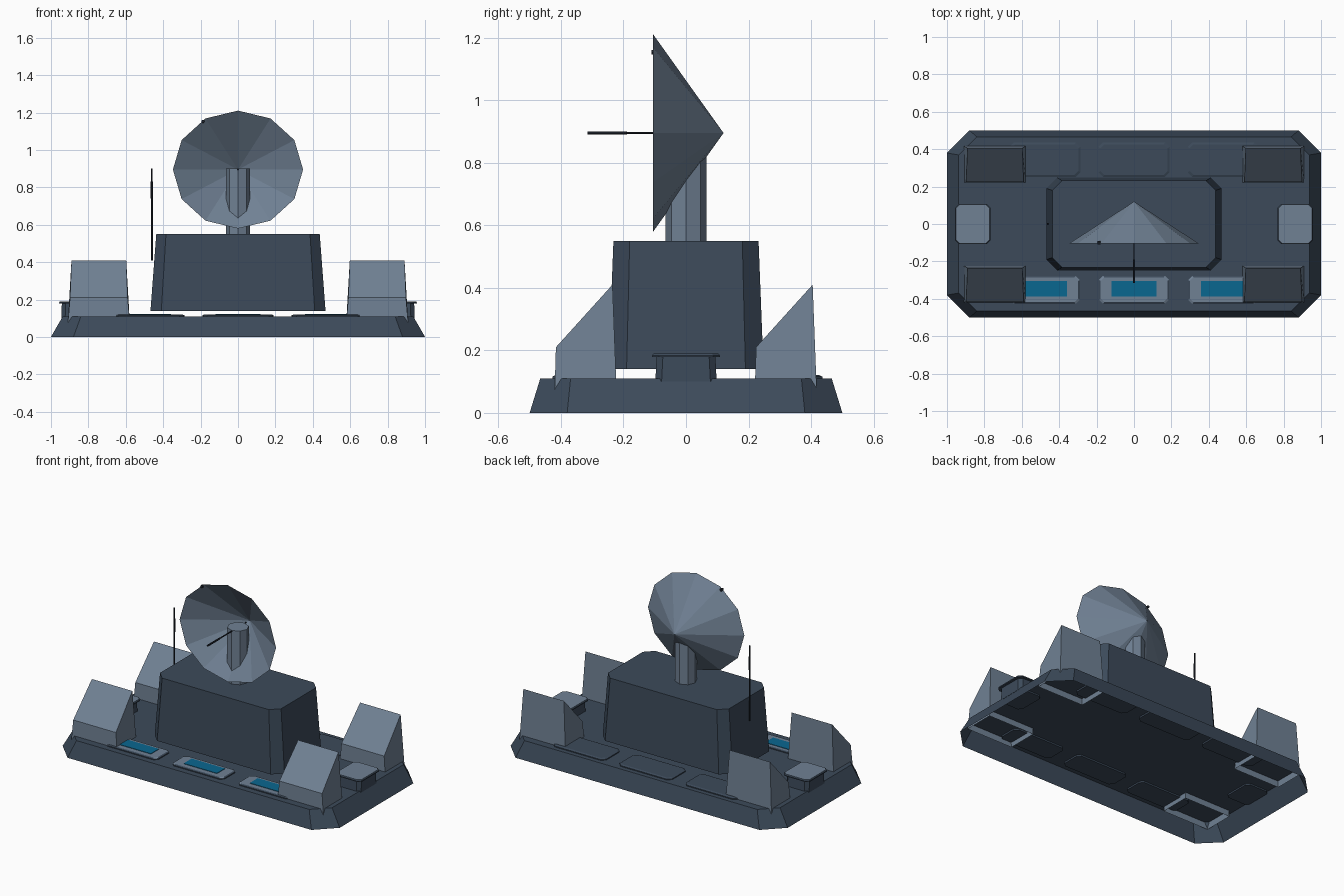
import bpy, bmesh, math
from mathutils import Vector

if "Cube" in bpy.data.objects:
    bpy.data.objects.remove(bpy.data.objects["Cube"])


def material(name, rgb):
    lin = [(c / 255 / 12.92) if c < 10 else ((c / 255 + 0.055) / 1.055) ** 2.4 for c in rgb]
    m = bpy.data.materials.new(name)
    m.diffuse_color = (*lin, 1)
    m.use_nodes = True
    m.node_tree.nodes["Principled BSDF"].inputs["Base Color"].default_value = m.diffuse_color
    return m


HULL = material("dark slate", (60, 74, 90))
LIGHT = material("light slate", (112, 129, 148))
BLUE = material("window blue", (10, 103, 144))
BLACK = material("antenna black", (30, 36, 46))


def oct_ring(hx, hy, z, c, cx=0, cy=0):
    """Rectangle with cut corners."""
    pts = [(hx, -hy + c), (hx, hy - c), (hx - c, hy), (-hx + c, hy),
           (-hx, hy - c), (-hx, -hy + c), (-hx + c, -hy), (hx - c, -hy)]
    return [(cx + x, cy + y, z) for x, y in pts]


def circle(n, r, place):
    return [place(r * math.cos(2 * math.pi * i / n), r * math.sin(2 * math.pi * i / n)) for i in range(n)]


def loft(name, rings, mat, top_mat=None, bottom=False, top=True):
    """Skin between rings; optional second colour on upward faces."""
    bm = bmesh.new()
    rows = [[bm.verts.new(p) for p in ring] for ring in rings]
    for a, b in zip(rows, rows[1:]):
        n = len(a)
        for i in range(n):
            j = (i + 1) % n
            bm.faces.new((a[i], a[j], b[j], b[i]))
    if top:
        bm.faces.new(rows[-1])
    if bottom:
        bm.faces.new(rows[0][::-1])
    bm.normal_update()
    if top_mat:
        for f in bm.faces:
            f.material_index = int(f.normal.z > 0.9)
    me = bpy.data.meshes.new(name)
    bm.to_mesh(me)
    bm.free()
    me.materials.append(mat)
    if top_mat:
        me.materials.append(top_mat)
    ob = bpy.data.objects.new(name, me)
    bpy.context.collection.objects.link(ob)
    return ob


def rod(name, start, axis, steps, n=6):
    """Thin stepped rod: steps are (distance, radius)."""
    start, axis = Vector(start), Vector(axis)
    side = Vector((1, 0, 0))
    up = axis.cross(side)
    rings = [circle(n, r, lambda u, v, d=d: start + axis * d + side * u + up * v) for d, r in steps]
    return loft(name, rings, BLACK, bottom=True)


# Hull, open underneath
loft("hull", [oct_ring(1, 0.5, 0, 0.12), oct_ring(0.937, 0.466, 0.11, 0.097)], HULL)

# Central tower, floating just above the deck
loft("tower", [oct_ring(0.468, 0.248, 0.14, 0.058), oct_ring(0.437, 0.232, 0.55, 0.052)], HULL, bottom=True)

# Mast
loft("mast", [circle(8, 0.065, lambda u, v, z=z: (u, v, z)) for z in (0.55, 0.9)], LIGHT)

# Dish: open twelve-sided cone pointing backwards
bm = bmesh.new()
apex = bm.verts.new((0, 0.12, 0.895))
rim = [bm.verts.new(p) for p in circle(12, 0.348, lambda u, v: (u, -0.105, 0.895 + v * 0.906))]
for i in range(12):
    bm.faces.new((rim[i], apex, rim[(i + 1) % 12]))
bmesh.ops.recalc_face_normals(bm, faces=bm.faces)
me = bpy.data.meshes.new("dish")
bm.to_mesh(me)
bm.free()
me.materials.append(LIGHT)
bpy.context.collection.objects.link(bpy.data.objects.new("dish", me))

# Dish feed, rim sensor and whip antenna
rod("dish_feed", (0, -0.315, 0.895), (0, 1, 0), [(0, 0.006), (0.125, 0.006), (0.126, 0.004), (0.4, 0.004)])
rod("rim_sensor", (-0.187, -0.11, 1.153), (0, 1, 0), [(0, 0.009), (0.018, 0.009)])
rod("whip_antenna", (-0.46, 0, 0.41), (0, 0, 1),
    [(0, 0.005), (0.33, 0.005), (0.331, 0.0065), (0.42, 0.0065), (0.421, 0.004), (0.49, 0.004)])

# Four wedge launch boxes, all facing the front, open underneath
for sx in (-1, 1):
    for cy, row in ((-0.32, "front"), (0.32, "back")):
        def ring(hx, y0, z0, y1, z1):
            cx = 0.744 * sx
            return [(cx - hx, cy + y0, z0), (cx + hx, cy + y0, z0),
                    (cx + hx, cy + y1, z1), (cx - hx, cy + y1, z1)]
        box = loft(f"{row}_box_{'left' if sx < 0 else 'right'}",
                   [ring(0.166, -0.1, 0.07, 0.098, 0.07), ring(0.154, -0.096, 0.21, 0.085, 0.41)], LIGHT)
        # upper edge is a little narrower than the lower one
        for v in box.data.vertices:
            if v.co.z > 0.4:
                v.co.x = 0.744 * sx + (v.co.x - 0.744 * sx) * 0.95

# Side vents: dark body with a light-topped cap
for sx, side in ((-1, "left"), (1, "right")):
    cx = 0.862 * sx
    loft("vent_body_" + side, [oct_ring(0.082, 0.098, 0.1, 0.02, cx), oct_ring(0.08, 0.094, 0.18, 0.02, cx)],
         HULL, bottom=True)
    loft("vent_cap_" + side, [oct_ring(0.095, 0.108, 0.178, 0.022, cx), oct_ring(0.095, 0.108, 0.184, 0.022, cx),
                              oct_ring(0.09, 0.103, 0.19, 0.02, cx)], HULL, LIGHT, bottom=True)

# Deck panels: windowed at the front, plain hatches at the back
for i, cx in enumerate((-0.477, 0, 0.477)):
    loft(f"window_frame_{i}", [oct_ring(0.187, 0.075, 0.1, 0.022, cx, -0.352),
                               oct_ring(0.187, 0.075, 0.116, 0.022, cx, -0.352),
                               oct_ring(0.178, 0.066, 0.121, 0.019, cx, -0.352)], HULL, LIGHT, bottom=True)
    loft(f"window_{i}", [oct_ring(0.12, 0.041, z, 0.001, cx, -0.347) for z in (0.12, 0.124)], BLUE)
    loft(f"hatch_{i}", [oct_ring(0.19, 0.092, 0.1, 0.024, cx, 0.344),
                        oct_ring(0.19, 0.092, 0.116, 0.024, cx, 0.344),
                        oct_ring(0.179, 0.081, 0.121, 0.02, cx, 0.344)], HULL, bottom=True)
